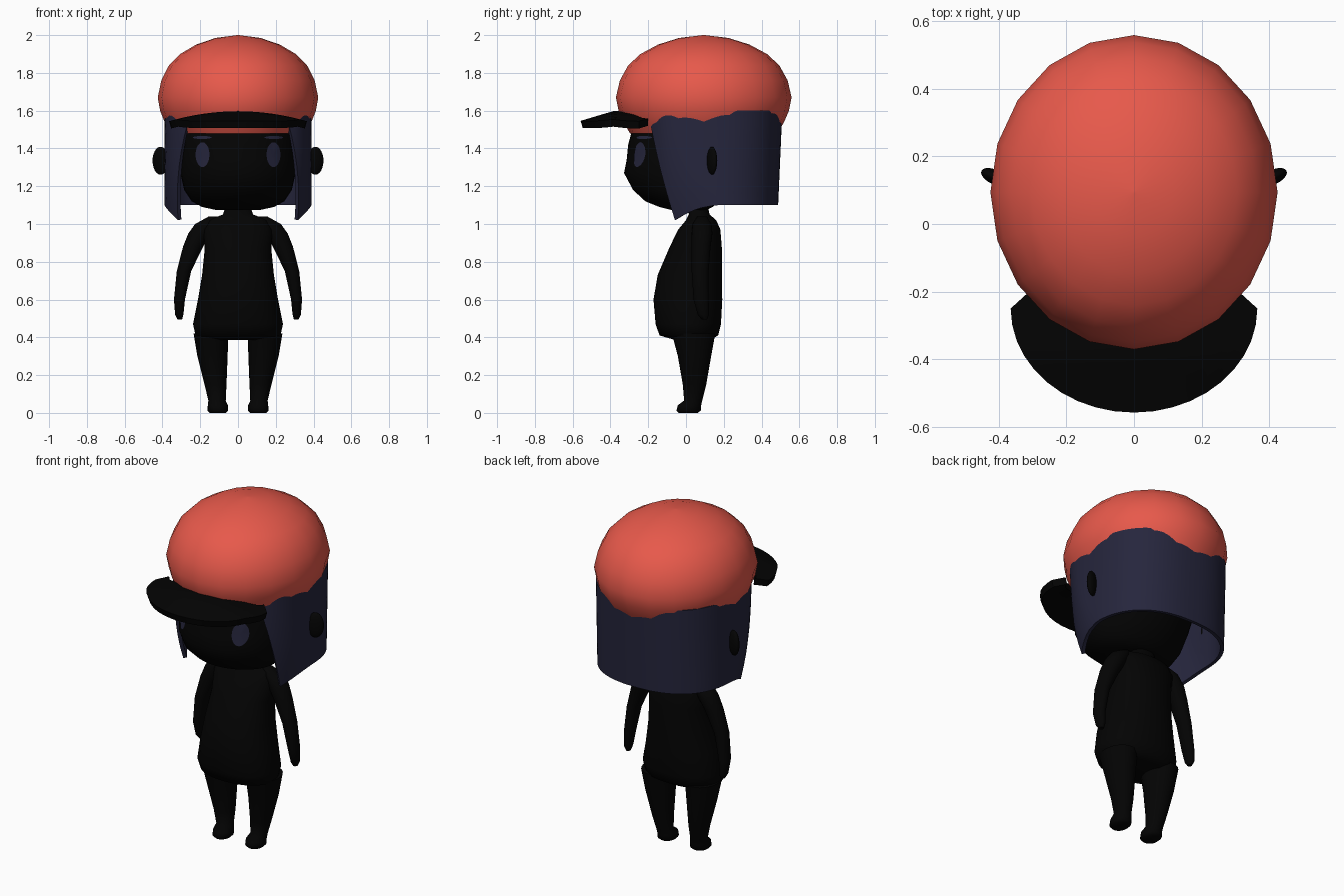
import bpy
import bmesh
from math import sin, cos, pi, radians
from mathutils import Vector
from mathutils.bvhtree import BVHTree

cube = bpy.data.objects.get("Cube")
if cube:
    bpy.data.objects.remove(cube, do_unlink=True)


def material(name, colour):
    mat = bpy.data.materials.new(name)
    mat.use_nodes = True
    mat.diffuse_color = (*colour, 1)
    mat.node_tree.nodes["Principled BSDF"].inputs["Base Color"].default_value = (*colour, 1)
    return mat


RED = material("cap_red", (0.8, 0.1, 0.07))
NAVY = material("hair_navy", (0.019, 0.019, 0.046))
BLACK = material("body_black", (0.001, 0.001, 0.001))


def power(value, p):
    return (1 if value > 0 else -1) * abs(value) ** (2 / p)


def finish(name, bm, mat, thickness=0, angle=50, closed=True):
    if closed:
        bmesh.ops.recalc_face_normals(bm, faces=bm.faces)
    mesh = bpy.data.meshes.new(name)
    bm.to_mesh(mesh)
    bm.free()
    mesh.materials.append(mat)
    obj = bpy.data.objects.new(name, mesh)
    bpy.context.collection.objects.link(obj)
    bpy.ops.object.select_all(action="DESELECT")
    bpy.context.view_layer.objects.active = obj
    obj.select_set(True)
    if thickness:
        mod = obj.modifiers.new("thickness", "SOLIDIFY")
        mod.thickness = thickness
        mod.offset = -1
        bpy.ops.object.modifier_apply(modifier=mod.name)
    bpy.ops.object.shade_smooth_by_angle(angle=radians(angle))
    return obj


def loft(name, rings, mat, n=24, p=2.0, side=1, angle=60):
    """Skin horizontal rings given as (z, centre x, centre y, radius x, radius y)."""
    bm = bmesh.new()
    loops = []
    for z, cx, cy, rx, ry in rings:
        turns = [2 * pi * i / n for i in range(n)]
        loops.append([bm.verts.new((side * (cx + rx * power(sin(a), p)),
                                    cy + ry * power(cos(a), p), z)) for a in turns])
    for low, high in zip(loops, loops[1:]):
        for i in range(n):
            j = (i + 1) % n
            bm.faces.new((low[i], low[j], high[j], high[i]))
    bm.faces.new(loops[0])
    bm.faces.new(loops[-1])
    return finish(name, bm, mat, angle=angle)


def sheet(name, point, cols, rows, mat, thickness):
    """Thick sheet from point(u, t), u from -1 to 1 and t from 0 to 1."""
    bm = bmesh.new()
    grid = [[bm.verts.new(point(2 * c / cols - 1, r / rows)) for r in range(rows + 1)]
            for c in range(cols + 1)]
    for c in range(cols):
        for r in range(rows):
            bm.faces.new((grid[c][r], grid[c + 1][r], grid[c + 1][r + 1], grid[c][r + 1]))
    return finish(name, bm, mat, thickness, closed=False)


# Cap dome
dome = [(1.48, 0.84), (1.54, 0.915), (1.6, 0.97), (1.67, 1), (1.76, 0.955), (1.84, 0.86),
        (1.9, 0.72), (1.95, 0.52), (1.985, 0.28), (2.0, 0.01)]
loft("cap_dome", [(z, 0, 0.094, 0.425 * r, 0.465 * r) for z, r in dome], RED, n=20)


# Cap brim, arched and sloping down to the front
def brim_point(u, t):
    a = u * pi / 2
    outer = Vector((0.365 * sin(a), -0.25 - 0.308 * cos(a)))
    inner = Vector((0.31 * sin(a), -0.2 - 0.1 * cos(a)))
    x, y = outer.lerp(inner, t)
    return x, y, min(1.597, 1.546 + 0.3 * (y + 0.558)) - 0.4 * x * x


sheet("cap_brim", brim_point, 20, 6, BLACK, 0.04)


# Hair curtain, open at the face, rounder behind, with pointed front locks
def hair_point(u, t):
    a = u * radians(151 - 37 * t)
    p = 2.35 if cos(a) > 0 else 3.2
    lock = max(0, (abs(u) - 0.78) / 0.22)
    bottom = 1.1 - 0.08 * lock
    x = 0.39 * power(sin(a), p) * (1 - 0.14 * t * t * lock)
    y = 0.14 + 0.37 * (1 - 0.06 * t) * power(cos(a), p)
    return x, y, 1.6 + (bottom - 1.6) * t


sheet("hair", hair_point, 56, 8, NAVY, 0.02)

# Head, rings given as (z, radius x, front y, back y)
skull = [(1.075, 0.12, -0.08, 0.11), (1.09, 0.19, -0.14, 0.14), (1.12, 0.245, -0.215, 0.18),
         (1.18, 0.285, -0.28, 0.23), (1.27, 0.305, -0.328, 0.29), (1.34, 0.312, -0.314, 0.32),
         (1.42, 0.312, -0.306, 0.34), (1.5, 0.3, -0.285, 0.35), (1.58, 0.26, -0.23, 0.32)]
head = loft("head", [(z, 0, (f + b) / 2, rx, (b - f) / 2) for z, rx, f, b in skull],
            BLACK, n=36)
tree = BVHTree.FromPolygons([v.co for v in head.data.vertices],
                            [p.vertices[:] for p in head.data.polygons])


def face_plate(name, x, z, rx, rz, n=20):
    """Thin oval laid on the front of the head."""
    bm = bmesh.new()

    def on_face(px, pz):
        hit = tree.ray_cast(Vector((px, -1, pz)), Vector((0, 1, 0)))[0]
        return bm.verts.new((px, hit.y - 0.004, pz))

    centre = on_face(x, z)
    rings = [[on_face(x + k * rx * cos(2 * pi * i / n), z + k * rz * sin(2 * pi * i / n))
              for i in range(n)] for k in (0.5, 1)]
    for i in range(n):
        j = (i + 1) % n
        bm.faces.new((centre, rings[0][i], rings[0][j]))
        bm.faces.new((rings[0][i], rings[1][i], rings[1][j], rings[0][j]))
    finish(name, bm, NAVY, closed=False)


# Torso with neck
torso = [(0.385, 0.035, 0.17, 0.09), (0.41, 0.015, 0.225, 0.155), (0.47, 0.012, 0.238, 0.173),
         (0.6, 0.01, 0.212, 0.182), (0.73, 0.02, 0.19, 0.17), (0.87, 0.05, 0.176, 0.14),
         (0.97, 0.07, 0.185, 0.112), (1.02, 0.08, 0.16, 0.08), (1.05, 0.07, 0.08, 0.055),
         (1.12, 0.06, 0.055, 0.05)]
loft("torso", [(z, 0, cy, rx, ry) for z, cy, rx, ry in torso], BLACK, n=32, p=2.2)

arm = [(0.495, 0.308, 0.097, 0.012, 0.015), (0.52, 0.311, 0.092, 0.022, 0.03),
       (0.6, 0.31, 0.08, 0.029, 0.04), (0.75, 0.286, 0.075, 0.038, 0.045),
       (0.88, 0.238, 0.08, 0.053, 0.05), (0.95, 0.203, 0.085, 0.06, 0.055),
       (1.0, 0.172, 0.085, 0.055, 0.05), (1.04, 0.125, 0.085, 0.03, 0.025)]
leg = [(0, 0.107, 0.012, 0.042, 0.05), (0.012, 0.107, 0.014, 0.054, 0.064),
       (0.04, 0.107, 0.018, 0.053, 0.062), (0.065, 0.111, 0.038, 0.046, 0.048),
       (0.15, 0.119, 0.045, 0.058, 0.062), (0.3, 0.135, 0.045, 0.08, 0.088),
       (0.42, 0.143, 0.04, 0.092, 0.115)]

# Paired limbs, ears, eyes and brows
for label, s in (("left", 1), ("right", -1)):
    loft(label + "_arm", arm, BLACK, side=s)
    loft(label + "_leg", leg, BLACK, side=s)
    face_plate(label + "_eye", s * 0.188, 1.367, 0.037, 0.066)
    face_plate(label + "_eyebrow", s * 0.19, 1.458, 0.05, 0.008)
    bpy.ops.mesh.primitive_uv_sphere_add(segments=20, ring_count=12, radius=1,
                                         location=(s * 0.41, 0.138, 1.335),
                                         rotation=(0, 0, s * radians(25)))
    ear = bpy.context.object
    ear.name = label + "_ear"
    ear.scale = (0.046, 0.022, 0.074)
    ear.data.materials.append(BLACK)
    bpy.ops.object.shade_smooth_by_angle(angle=radians(60))
